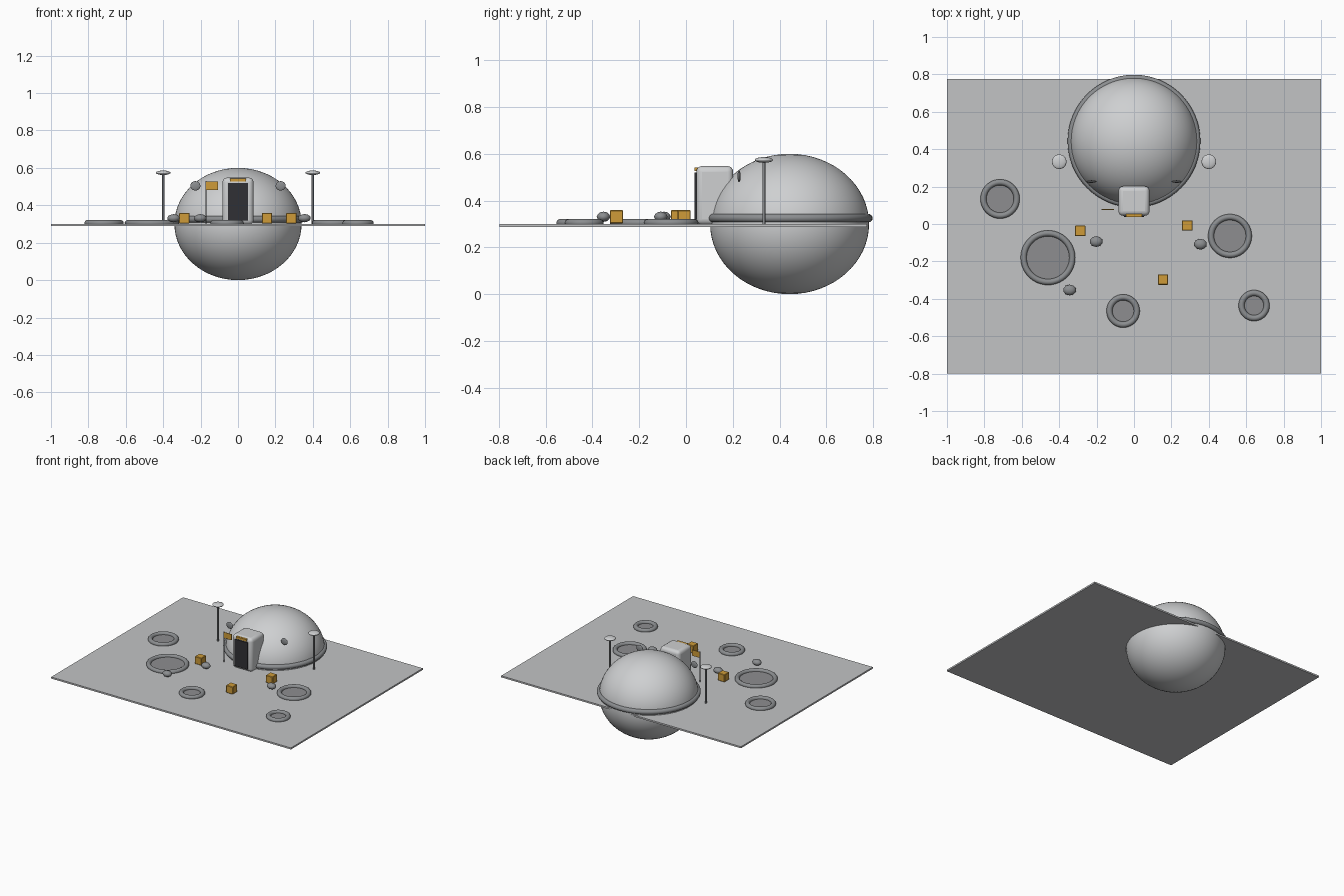
import bpy, bmesh, math
from mathutils import Matrix, Vector

if "Cube" in bpy.data.objects:
    bpy.data.objects.remove(bpy.data.objects["Cube"], do_unlink=True)


def material(name, rgb):
    m = bpy.data.materials.new(name)
    m.use_nodes = True
    m.diffuse_color = (*rgb, 1)
    m.node_tree.nodes["Principled BSDF"].inputs["Base Color"].default_value = (*rgb, 1)
    return m


SOIL = material("pale soil", (0.54, 0.55, 0.56))
SHELL = material("light shell", (0.62, 0.63, 0.64))
METAL = material("grey metal", (0.26, 0.27, 0.28))
FLOOR = material("crater floor", (0.27, 0.27, 0.28))
DARK = material("dark door", (0.03, 0.03, 0.035))
GOLD = material("gold", (0.62, 0.33, 0.04))

GROUND = 0.30


def finish(name, mat, smooth=False):
    ob = bpy.context.object
    ob.name = ob.data.name = name
    ob.data.materials.append(mat)
    bpy.ops.object.transform_apply(location=False, rotation=True, scale=True)
    if smooth:
        bpy.ops.object.shade_smooth_by_angle(angle=math.radians(40))
    return ob


def box(name, loc, size, mat, bevel=0, segments=1):
    bpy.ops.mesh.primitive_cube_add(size=1, location=loc)
    bpy.context.object.scale = size
    ob = finish(name, mat)
    if bevel:
        mod = ob.modifiers.new("rounded", "BEVEL")
        mod.width, mod.segments = bevel, segments
        if segments > 1:
            bpy.ops.object.shade_smooth_by_angle(angle=math.radians(40))
    return ob


def ball(name, loc, radii, mat, segments=32, rings=16):
    bpy.ops.mesh.primitive_uv_sphere_add(segments=segments, ring_count=rings, location=loc)
    bpy.context.object.scale = radii
    return finish(name, mat, True)


def rod(name, loc, radius, depth, mat, sides=16):
    bpy.ops.mesh.primitive_cylinder_add(vertices=sides, radius=radius, depth=depth, location=loc)
    return finish(name, mat, True)


def ring(name, loc, major, minor, mat):
    bpy.ops.mesh.primitive_torus_add(major_segments=64, minor_segments=16, location=loc,
                                     major_radius=major, minor_radius=minor)
    return finish(name, mat, True)


# Ground slab
box("ground", (0, -0.012, 0.294), (2, 1.572, 0.012), SOIL)

# Habitat dome and its base ring
ball("dome", (0, 0.443, 0.30), (0.34, 0.34, 0.30), SHELL, 64, 32)
ring("dome_ring", (0, 0.443, 0.325), 0.337, 0.018, METAL)

# Airlock with door and light strip
box("airlock", (0, 0.123, 0.422), (0.166, 0.158, 0.252), SHELL, 0.025, 4)
box("airlock_door", (0, 0.041, 0.419), (0.106, 0.009, 0.202), DARK)
box("airlock_light", (0, 0.045, 0.534), (0.086, 0.016, 0.016), GOLD)

# Portholes and antenna masts on both sides
for side, x in (("left", 1), ("right", -1)):
    ball(f"porthole_{side}", (x * 0.228, 0.227, 0.504), (0.027, 0.007, 0.025), METAL, 24, 12)
    rod(f"mast_{side}", (x * 0.40, 0.333, 0.435), 0.006, 0.27, METAL)
    ball(f"dish_{side}", (x * 0.40, 0.333, 0.574), (0.039, 0.039, 0.012), SHELL)

# Flag
rod("flag_pole", (-0.172, 0.077, 0.415), 0.003, 0.23, METAL, 8)
box("flag", (-0.139, 0.077, 0.504), (0.066, 0.004, 0.044), GOLD)

# Craters: raised rim around a flat floor
for i, (x, y, r) in enumerate([(-0.716, 0.134, 0.089), (-0.46, -0.18, 0.13), (0.513, -0.064, 0.101),
                               (-0.058, -0.465, 0.073), (0.642, -0.436, 0.067)], 1):
    ring(f"crater_rim_{i}", (x, y, GROUND + 0.005), r, 0.016, METAL)
    rod(f"crater_floor_{i}", (x, y, GROUND + 0.002), r, 0.005, FLOOR, 48)

# Supply crates
for i, (x, y) in enumerate([(-0.287, -0.037), (0.285, -0.008), (0.155, -0.297)], 1):
    box(f"crate_{i}", (x, y, GROUND + 0.031), (0.056, 0.056, 0.056), GOLD, 0.003)

# Rocks
for i, (x, y) in enumerate([(-0.202, -0.094), (0.355, -0.108), (-0.344, -0.353)], 1):
    bpy.ops.mesh.primitive_ico_sphere_add(subdivisions=2, radius=1, location=(x, y, GROUND + 0.031))
    bpy.context.object.scale = (0.035, 0.029, 0.022)
    finish(f"rock_{i}", METAL, True)
